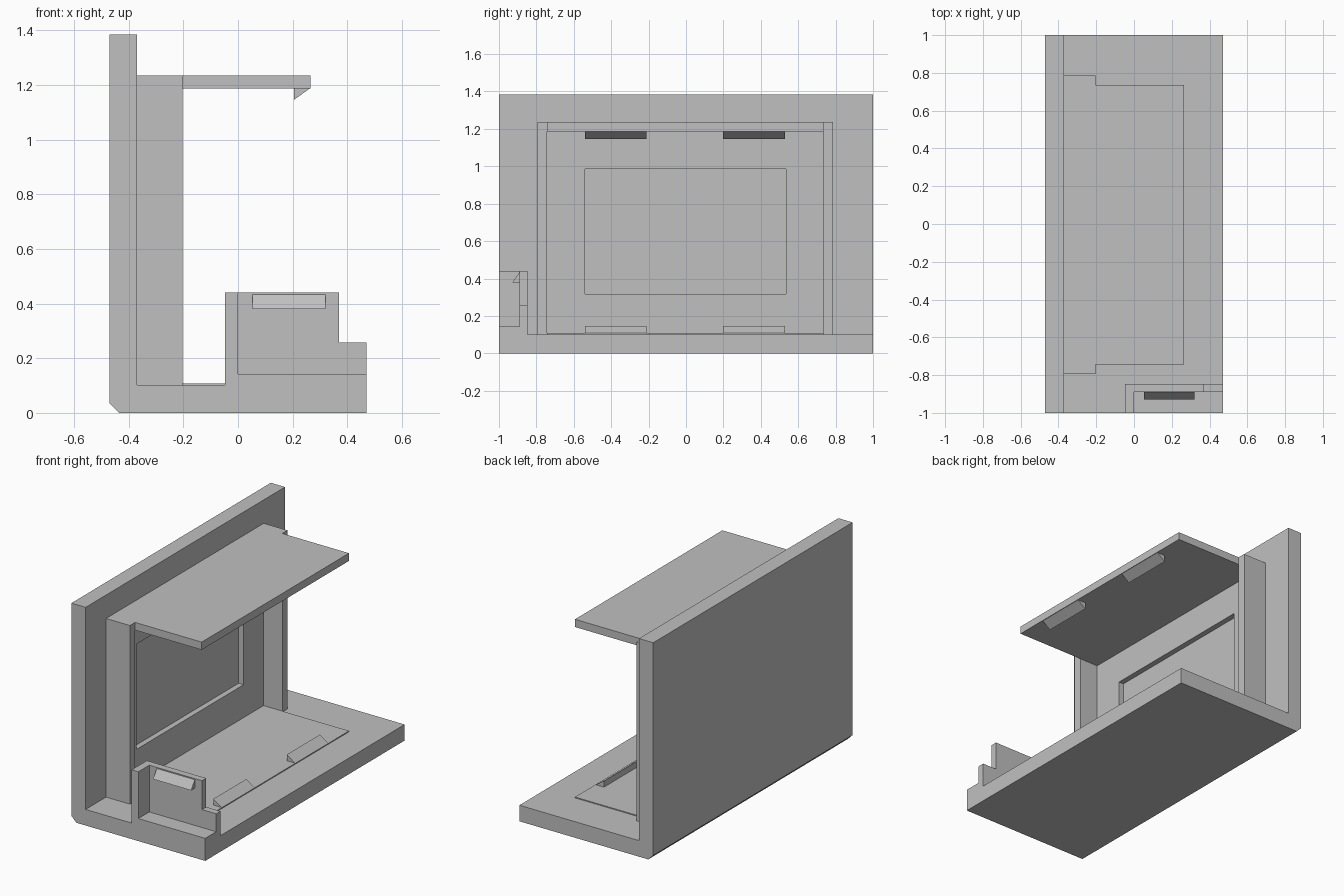
import bpy
import bmesh

cube = bpy.data.objects.get("Cube")
if cube:
    bpy.data.objects.remove(cube, do_unlink=True)

gray = bpy.data.materials.new("plain gray")
gray.use_nodes = True
gray.diffuse_color = (0.53, 0.53, 0.53, 1)
gray.node_tree.nodes["Principled BSDF"].inputs["Base Color"].default_value = gray.diffuse_color


def prism(name, profile, axis, start, end):
    """Extrude a closed 2D profile along an axis: 'x' takes (y, z), 'y' takes (x, z)."""
    place = {"x": lambda a, b, t: (t, a, b), "y": lambda a, b, t: (a, t, b)}[axis]
    bm = bmesh.new()
    face = bm.faces.new([bm.verts.new(place(a, b, start)) for a, b in profile])
    extruded = bmesh.ops.extrude_face_region(bm, geom=[face])["geom"]
    for v in extruded:
        if isinstance(v, bmesh.types.BMVert):
            v.co["xyz".index(axis)] = end
    bmesh.ops.recalc_face_normals(bm, faces=bm.faces)
    mesh = bpy.data.meshes.new(name)
    bm.to_mesh(mesh)
    bm.free()
    mesh.materials.append(gray)
    obj = bpy.data.objects.new(name, mesh)
    bpy.context.collection.objects.link(obj)
    return obj


def box(name, x, y, z):
    corners = [(x[0], z[0]), (x[1], z[0]), (x[1], z[1]), (x[0], z[1])]
    return prism(name, corners, "y", *y)


OUTER, BACK, EDGE = -0.47, -0.37, 0.265   # back plate faces, shelf edge
WALL_X, BASE_Z = -0.203, 0.102
Y0, Y1 = -0.743, 0.735                    # inside of the side walls
SHELF = (1.187, 1.236)

# L-shaped body with a chamfered heel
prism("body", [(-0.435, 0), (0.47, 0), (0.47, BASE_Z), (BACK, BASE_Z),
               (BACK, 1.385), (OUTER, 1.385), (OUTER, 0.035)], "y", -1, 1)

# Bay: side walls, top shelf and thin floor panel
box("right_bay_wall", (BACK, WALL_X), (-0.795, Y0), (BASE_Z, SHELF[1]))
box("left_bay_wall", (BACK, WALL_X), (Y1, 0.787), (BASE_Z, SHELF[1]))
box("top_shelf", (BACK, EDGE), (Y0, Y1), SHELF)
box("floor_panel", (BACK, EDGE), (Y0, Y1), (BASE_Z, 0.108))

# Back panel with a rectangular opening
panel = box("back_panel", (BACK, -0.335), (Y0, Y1), (0.108, SHELF[0]))
cutter = box("panel_opening_cutter", (BACK - 0.05, -0.28), (-0.54, 0.535), (0.317, 0.985))
cutter.hide_render = True
cutter.hide_viewport = True
opening = panel.modifiers.new("opening", "BOOLEAN")
opening.object = cutter
opening.operation = "DIFFERENCE"
opening.solver = "EXACT"

# Snap lugs on shelf and floor
for side, y in (("right", (-0.54, -0.21)), ("left", (0.197, 0.53))):
    for level, z, tip in (("upper", SHELF[0], 1.146), ("lower", 0.108, 0.147)):
        prism(f"{level}_{side}_lug", [(0.205, z), (0.262, z), (0.205, tip)], "y", *y)

# Stepped corner bracket with return wall, raised ledge and lug
prism("bracket_wall", [(0, BASE_Z), (0.47, BASE_Z), (0.47, 0.257), (0.37, 0.257),
                       (0.37, 0.44), (0, 0.44)], "y", -0.89, -0.847)
box("bracket_return", (-0.047, 0), (-1, -0.847), (BASE_Z, 0.44))
box("bracket_ledge", (0, 0.47), (-1, -0.89), (BASE_Z, 0.143))
prism("bracket_lug", [(-0.89, 0.38), (-0.928, 0.38), (-0.89, 0.433)], "x", 0.053, 0.32)
